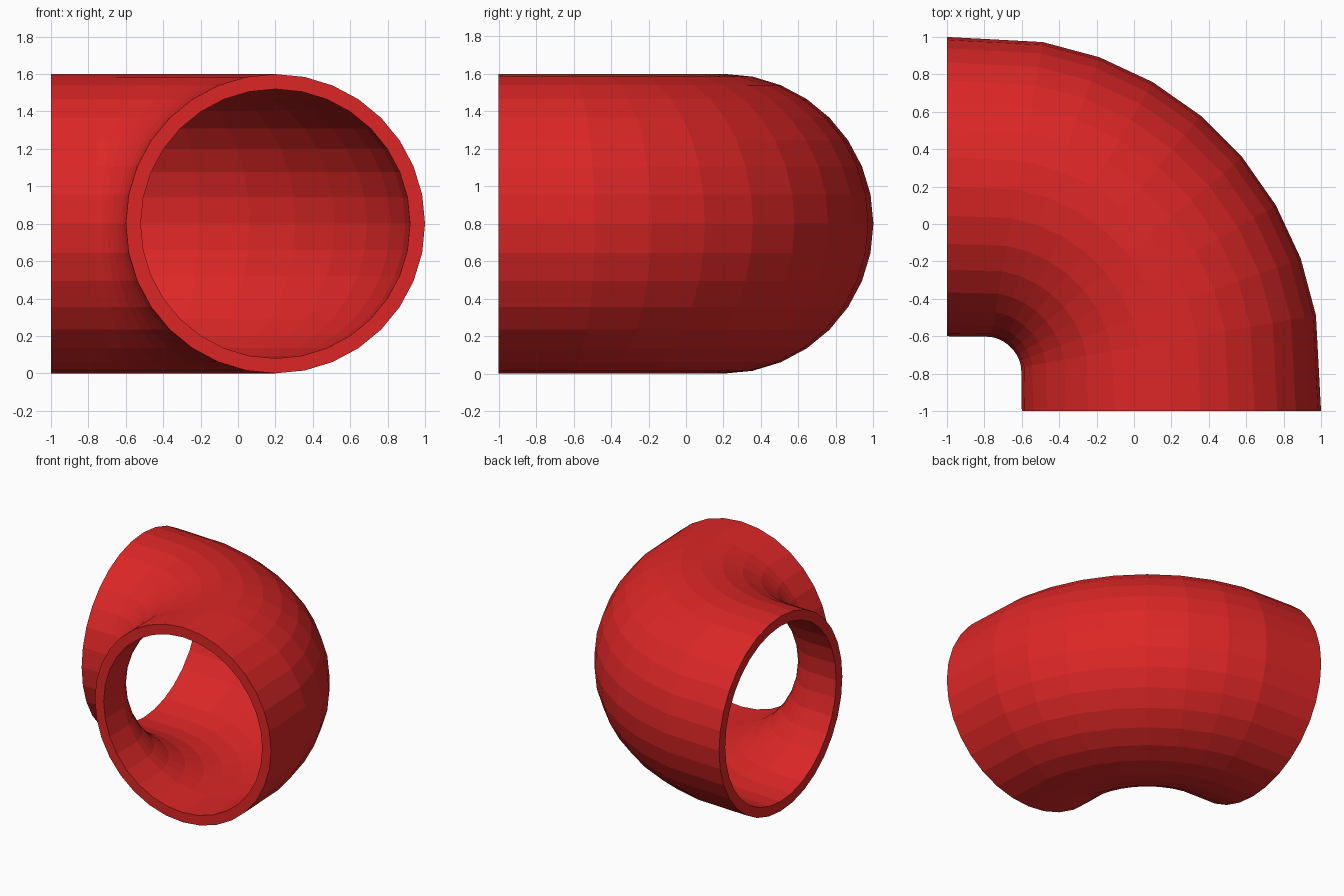
import bpy, bmesh, math

if "Cube" in bpy.data.objects:
    bpy.data.objects.remove(bpy.data.objects["Cube"])

SIDES = 32            # sides around the pipe
R_OUT, R_IN = 0.80, 0.72
BEND = 1.0            # centreline bend radius
PIVOT = -0.8          # bend pivot in x and y
COLLAR = 0.2          # distance from the pivot to each open end

red = bpy.data.materials.new("red")
red.diffuse_color = (0.716, 0.0194, 0.0194, 1)
red.use_nodes = True
red.node_tree.nodes["Principled BSDF"].inputs["Base Color"].default_value = red.diffuse_color


def place(station, rho):
    """Plan position at distance rho from the pivot, for stations 0 to 9."""
    if station == 0:                      # front opening
        return PIVOT + rho, PIVOT - COLLAR
    if station == 9:                      # left opening
        return PIVOT - COLLAR, PIVOT + rho
    t = math.radians(10 * station)
    return PIVOT + rho * math.cos(t), PIVOT + rho * math.sin(t)


def ring(bm, station, r):
    verts = []
    for k in range(SIDES):
        a = 2 * math.pi * k / SIDES
        x, y = place(station, BEND + r * math.cos(a))
        verts.append(bm.verts.new((x, y, R_OUT + r * math.sin(a))))
    return verts


def bridge(bm, a, b):
    for k in range(SIDES):
        n = (k + 1) % SIDES
        bm.faces.new((a[k], a[n], b[n], b[k]))


# Outer wall forwards, inner bore back again, closing on the end rims
bm = bmesh.new()
loops = [ring(bm, s, R_OUT) for s in range(10)]
loops += [ring(bm, s, R_IN) for s in reversed(range(10))]
for i, loop in enumerate(loops):
    bridge(bm, loop, loops[(i + 1) % len(loops)])
bmesh.ops.recalc_face_normals(bm, faces=bm.faces[:])

mesh = bpy.data.meshes.new("pipe_elbow")
bm.to_mesh(mesh)
bm.free()
mesh.materials.append(red)
elbow = bpy.data.objects.new("pipe_elbow", mesh)
bpy.context.collection.objects.link(elbow)
